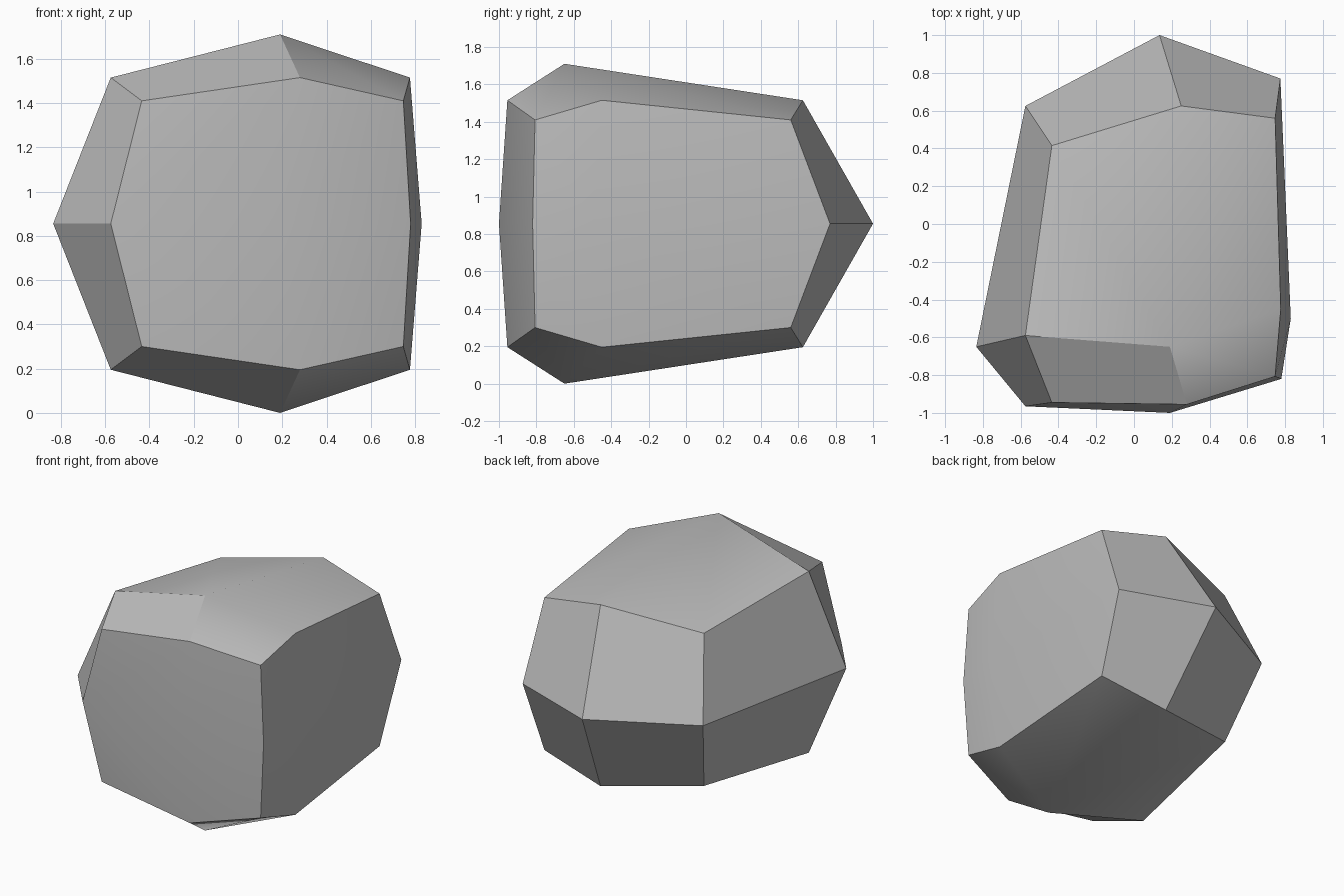
import bpy
import bmesh
import math

cube = bpy.data.objects.get("Cube")
if cube:
    bpy.data.objects.remove(cube, do_unlink=True)

MID, RIM, PEAK = 0.855, (0.66, 0.555), 0.855

# Outlines run anticlockwise from the front: side centres and corners alternate
waist = [(0.19, -1.0), (0.78, -0.82), (0.83, -0.5), (0.775, 0.77),
         (0.135, 1.0), (-0.575, 0.625), (-0.835, -0.65), (-0.575, -0.965)]
rim = [(0.28, -0.955), (0.747, -0.807), (0.777, -0.45), (0.747, 0.56),
       (0.25, 0.625), (-0.435, 0.415), (-0.575, -0.59), (-0.435, -0.945)]
FLAT_CORNER = 7  # corner whose facets fold the other way

bm = bmesh.new()
mid = [bm.verts.new((x, y, MID)) for x, y in waist]


def add_face(loop, fold, side):
    """Add a quad, starting at the vertex its fold runs from."""
    loop = loop[fold:] + loop[:fold]
    if side < 0:
        loop = loop[:1] + loop[:0:-1]
    bm.faces.new(loop)


# Upper and lower halves share the waist
for side in (1, -1):
    ring = [bm.verts.new((x, y, MID + side * RIM[i % 2]))
            for i, (x, y) in enumerate(rim)]
    peak = bm.verts.new((0.19, -0.65, MID + side * PEAK))
    for i in range(8):
        j = (i + 1) % 8
        turned = FLAT_CORNER in (i, j)
        add_face([mid[i], mid[j], ring[j], ring[i]], (i + turned) % 2, side)
    for c in range(1, 8, 2):
        add_face([ring[c - 1], ring[c], ring[(c + 1) % 8], peak],
                 0 if c == FLAT_CORNER else 1, side)

mesh = bpy.data.meshes.new("rock")
bm.normal_update()
bm.to_mesh(mesh)
bm.free()
rock = bpy.data.objects.new("rock", mesh)
bpy.context.collection.objects.link(rock)

# Stone colour
stone = bpy.data.materials.new("grey stone")
stone.use_nodes = True
colour = (0.5, 0.5, 0.5, 1.0)
stone.diffuse_color = colour
stone.node_tree.nodes["Principled BSDF"].inputs["Base Color"].default_value = colour
mesh.materials.append(stone)

# Soft facets with crisp main edges
bpy.ops.object.select_all(action='DESELECT')
rock.select_set(True)
bpy.context.view_layer.objects.active = rock
bpy.ops.object.shade_smooth_by_angle(angle=math.radians(30))
